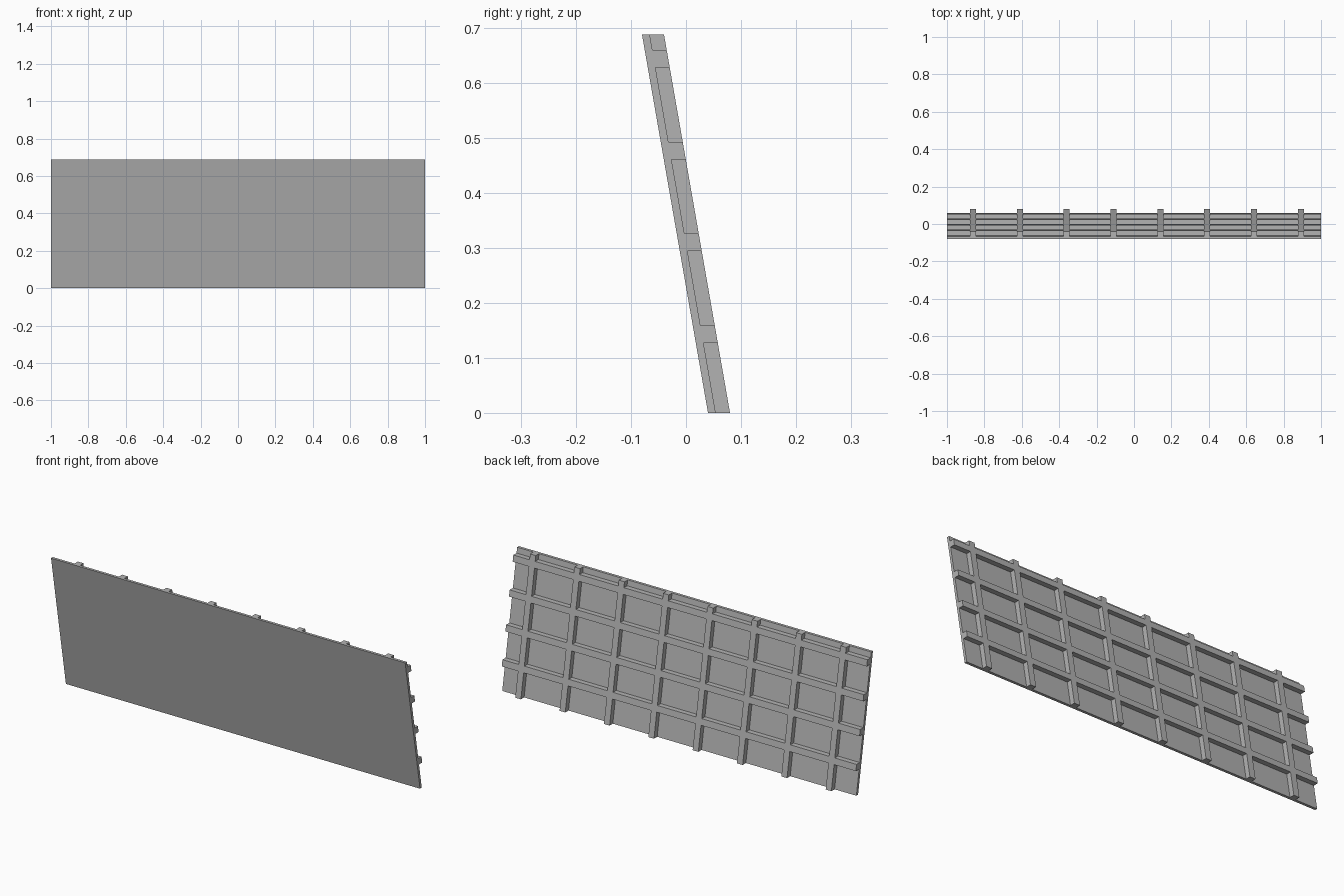
import bpy, bmesh

if "Cube" in bpy.data.objects:
    bpy.data.objects.remove(bpy.data.objects["Cube"])

HEIGHT = 0.688
LEAN = -0.12 / HEIGHT          # shift in y per unit of height
FRONT, PLATE, DEPTH = 0.04, 0.014, 0.04

grey = bpy.data.materials.new("panel grey")
grey.diffuse_color = (0.45, 0.45, 0.45, 1)
grey.use_nodes = True
grey.node_tree.nodes["Principled BSDF"].inputs["Base Color"].default_value = grey.diffuse_color


def leaning_part(name, cells, y0, y1):
    """Extrude (x0, x1, z0, z1) cells from depth y0 to y1, sheared to lean."""
    bm = bmesh.new()
    for x0, x1, z0, z1 in cells:
        bm.faces.new([bm.verts.new((x, FRONT + y0 + LEAN * z, z))
                      for x, z in ((x0, z0), (x1, z0), (x1, z1), (x0, z1))])
    bmesh.ops.remove_doubles(bm, verts=bm.verts, dist=1e-5)
    solid = bmesh.ops.extrude_face_region(bm, geom=bm.faces[:], use_keep_orig=True)
    moved = [v for v in solid["geom"] if isinstance(v, bmesh.types.BMVert)]
    bmesh.ops.translate(bm, verts=moved, vec=(0, y1 - y0, 0))
    bmesh.ops.recalc_face_normals(bm, faces=bm.faces[:])
    mesh = bpy.data.meshes.new(name)
    bm.to_mesh(mesh)
    bm.free()
    mesh.materials.append(grey)
    bpy.context.collection.objects.link(bpy.data.objects.new(name, mesh))


# Smooth front sheet
leaning_part("front_sheet", [(-1, 1, 0, HEIGHT)], 0, PLATE)

# Flush lattice of eight posts and four rails on the back
posts = [(-0.877 + 0.2505 * i, -0.845 + 0.2505 * i) for i in range(8)]
rails = [(0.127 + 0.167 * i, 0.159 + 0.167 * i) for i in range(4)]
xs = [-1] + [x for p in posts for x in p] + [1]
zs = [0] + [z for r in rails for z in r] + [HEIGHT]
cells = [(xs[i], xs[i + 1], zs[j], zs[j + 1])
         for i in range(len(xs) - 1) for j in range(len(zs) - 1)
         if i % 2 or j % 2]
leaning_part("back_lattice", cells, PLATE, DEPTH)
